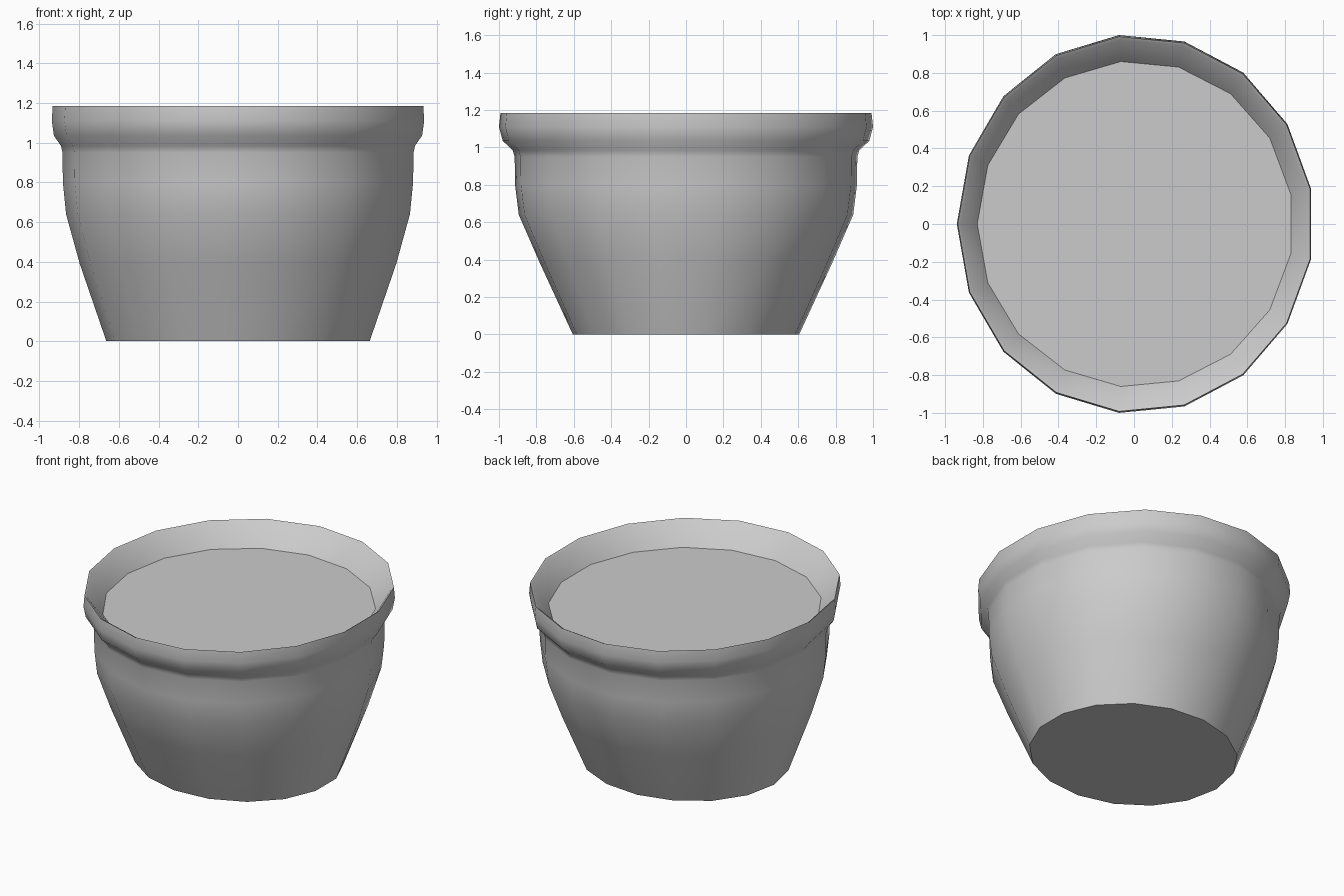
import bpy, bmesh, math

if "Cube" in bpy.data.objects:
    bpy.data.objects.remove(bpy.data.objects["Cube"])

SIDES = 17


def make_material(name, color):
    mat = bpy.data.materials.new(name)
    mat.use_nodes = True
    mat.diffuse_color = color
    mat.node_tree.nodes["Principled BSDF"].inputs["Base Color"].default_value = color
    return mat


def oval(bm, hw, hd, z):
    """Add a ring of vertices with the given half width, half depth and height."""
    rx, ry = hw / 0.9915, hd / 0.9957
    angles = [math.pi + 2 * math.pi * i / SIDES for i in range(SIDES)]
    return [bm.verts.new((rx * (math.cos(a) + 0.0085), ry * math.sin(a), z))
            for a in angles]


def finish(name, bm, mat):
    mesh = bpy.data.meshes.new(name)
    bm.to_mesh(mesh)
    bm.free()
    mesh.materials.append(mat)
    obj = bpy.data.objects.new(name, mesh)
    bpy.context.collection.objects.link(obj)
    return obj


grey = make_material("plain grey", (0.6, 0.6, 0.6, 1))

# Pot: tapered body, rolled collar and lip sloping inward, closed below
profile = [
    (0.663, 0.605, 0.0),
    (0.797, 0.785, 0.39),
    (0.866, 0.894, 0.64),
    (0.882, 0.914, 0.80),
    (0.884, 0.916, 0.95),
    (0.892, 0.927, 0.985),
    (0.927, 0.980, 1.035),
    (0.938, 1.000, 1.11),
    (0.933, 0.992, 1.184),
    (0.920, 0.975, 1.175),
    (0.830, 0.860, 1.04),
]
bm = bmesh.new()
rings = [oval(bm, *p) for p in profile]
for low, high in zip(rings, rings[1:]):
    for i in range(SIDES):
        j = (i + 1) % SIDES
        bm.faces.new((low[i], low[j], high[j], high[i]))
bm.faces.new(rings[0][::-1])
pot = finish("pot", bm, grey)
bpy.ops.object.select_all(action='DESELECT')
pot.select_set(True)
bpy.context.view_layer.objects.active = pot
bpy.ops.object.shade_smooth_by_angle(angle=math.radians(60))

# Soil: flat surface closing the mouth at the foot of the lip
bm = bmesh.new()
bm.faces.new(oval(bm, *profile[-1]))
finish("soil", bm, grey)
